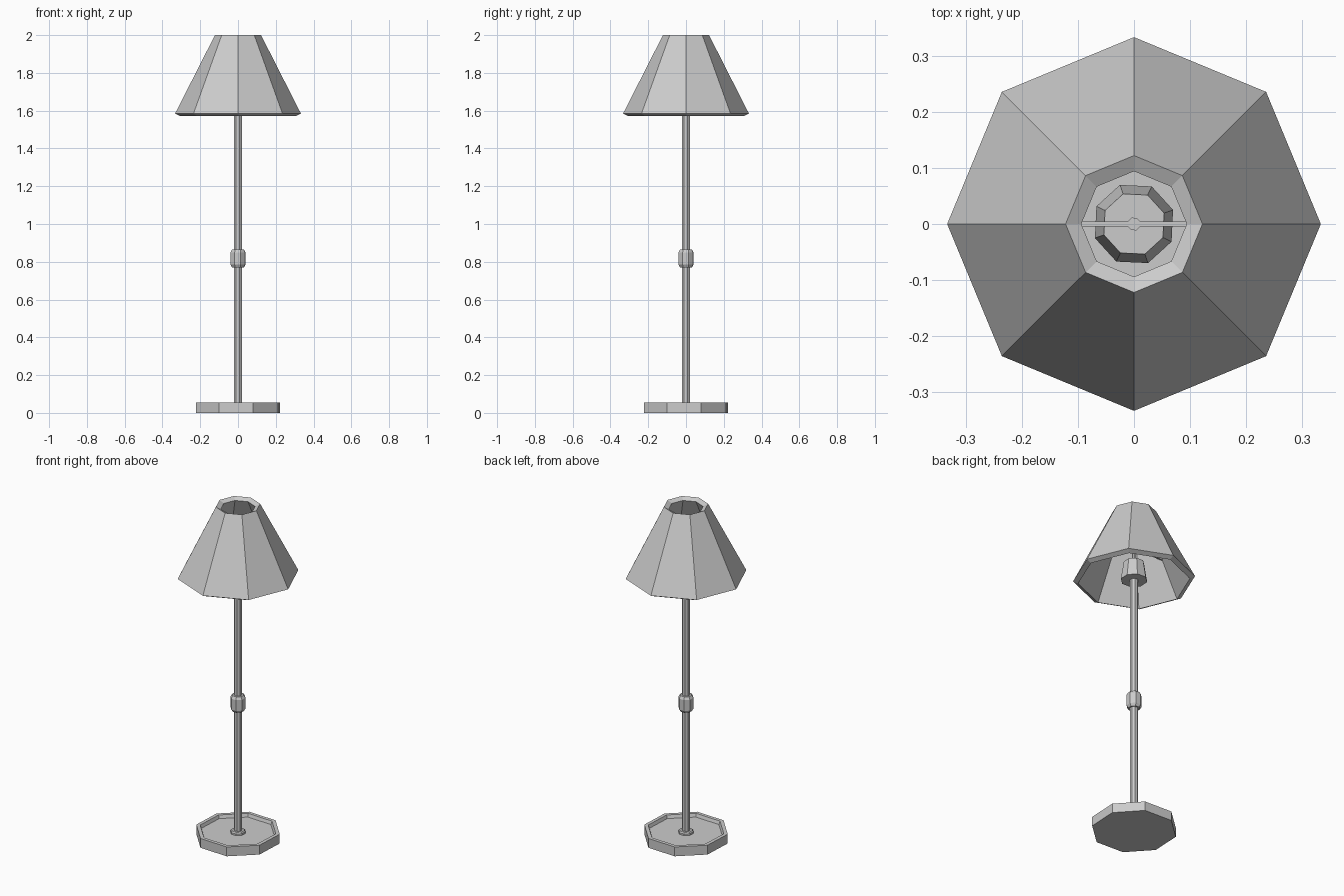
import bpy
import bmesh
from math import cos, sin, tau, radians

if "Cube" in bpy.data.objects:
    bpy.data.objects.remove(bpy.data.objects["Cube"])

SIDES = 8
TWIST = radians(19.8)


def lathe(name, profile, twist=TWIST, closed=False):
    """Sweep (radius, z) points around z in eight flat facets."""
    bm = bmesh.new()
    rings = [[bm.verts.new((r * cos(twist + tau * i / SIDES),
                            r * sin(twist + tau * i / SIDES), z))
              for i in range(SIDES)] for r, z in profile]
    pairs = list(zip(rings, rings[1:]))
    if closed:
        pairs.append((rings[-1], rings[0]))
    else:
        bm.faces.new(rings[0])
        bm.faces.new(rings[-1])
    for a, b in pairs:
        for i in range(SIDES):
            j = (i + 1) % SIDES
            bm.faces.new((a[i], a[j], b[j], b[i]))
    bmesh.ops.recalc_face_normals(bm, faces=bm.faces)
    mesh = bpy.data.meshes.new(name)
    bm.to_mesh(mesh)
    bm.free()
    obj = bpy.data.objects.new(name, mesh)
    bpy.context.collection.objects.link(obj)
    return obj


# Dished base with raised rim
lathe("base", [(0.235, 0), (0.235, 0.056), (0.213, 0.056), (0.206, 0.037)])

# Small flange where the pole meets the base
lathe("pole_flange", [(0.042, 0.03), (0.042, 0.047), (0.036, 0.054)])

# Main pole and its chamfered collar
lathe("pole", [(0.023, 0.03), (0.023, 1.6)])
lathe("collar", [(0.033, 0.77), (0.042, 0.785), (0.042, 0.85), (0.033, 0.865)])

# Tapered lamp socket
lathe("socket", [(0.074, 1.575), (0.057, 1.685)])

# Thin rod carrying the cross bar
lathe("shade_rod", [(0.012, 1.68), (0.012, 1.787)])

# Cross bar holding the shade
bpy.ops.mesh.primitive_cube_add(size=1, location=(0, 0, 1.78))
bar = bpy.context.object
bar.name = "shade_cross_bar"
bar.scale = (0.41, 0.009, 0.009)

# Thick-walled shade, open at both ends
lathe("shade", [(0.333, 1.585), (0.122, 2.0), (0.094, 1.986), (0.305, 1.571)],
      twist=0, closed=True)
